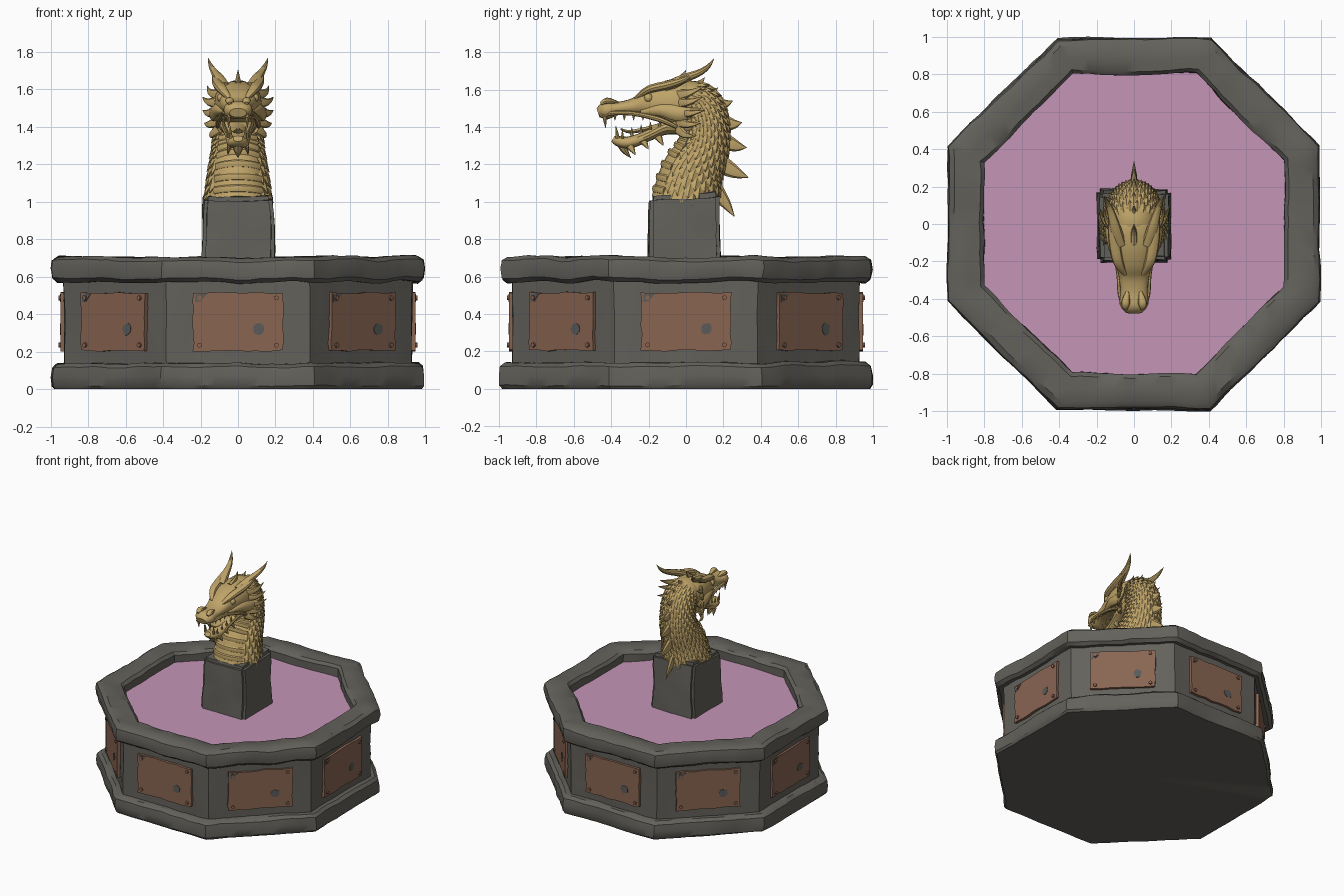
import bpy, bmesh, math, random
from mathutils import Vector, Matrix, noise

random.seed(4)
if "Cube" in bpy.data.objects:
    bpy.data.objects.remove(bpy.data.objects["Cube"])


def material(name, r, g, b):
    m = bpy.data.materials.new(name)
    m.use_nodes = True
    m.diffuse_color = (r, g, b, 1)
    m.node_tree.nodes["Principled BSDF"].inputs["Base Color"].default_value = (r, g, b, 1)
    return m


STONE = material("grey stone", .125, .12, .105)
GOLD = material("old gold", .52, .37, .14)
WATER = material("pink water", .56, .30, .47)
COPPER = material("copper", .25, .13, .083)
PATINA = material("grey patina", .10, .105, .10)


def finish(name, bm, mat, angle=35):
    bmesh.ops.remove_doubles(bm, verts=bm.verts, dist=.0002)
    bmesh.ops.recalc_face_normals(bm, faces=bm.faces)
    mesh = bpy.data.meshes.new(name)
    bm.to_mesh(mesh)
    bm.free()
    mesh.materials.append(mat)
    mesh.shade_smooth()
    mesh.set_sharp_from_angle(angle=math.radians(angle))
    ob = bpy.data.objects.new(name, mesh)
    bpy.context.collection.objects.link(ob)
    return ob


def rough(p, amount):
    return p + noise.noise_vector(p * 3.5) * amount + noise.noise_vector(p * 11) * amount * .5


def octagon(name, profile, mat, amount, seg=14):
    """Sweep a closed (apothem, z) profile around eight sides."""
    bm = bmesh.new()
    corner = [Matrix.Rotation(math.radians(45 * k + 22.5), 3, 'Z') @ Vector((1 / math.cos(math.pi / 8), 0, 0))
              for k in range(9)]
    rings = []
    for k in range(8):
        for i in range(seg):
            d = corner[k].lerp(corner[k + 1], i / seg)
            ring = []
            for a, z in profile:
                p = Vector((d.x * a, d.y * a, z))
                if a > .5:
                    p = rough(p, amount)
                if z == 0:
                    p.z = 0
                ring.append(bm.verts.new((max(-1, min(1, p.x)), max(-1, min(1, p.y)), p.z)))
            rings.append(ring)
    for r0, r1 in zip(rings, rings[1:] + rings[:1]):
        for j in range(len(profile)):
            j2 = (j + 1) % len(profile)
            bm.faces.new((r0[j], r0[j2], r1[j2], r1[j]))
    return finish(name, bm, mat)


# Basin
octagon("base_slab", [(0, 0), (.975, 0), (.99, .02), (.993, .07), (.985, .12), (.96, .14), (.9, .142), (0, .14)], STONE, .014)
octagon("basin_wall", [(.925, .12), (.925, .25), (.925, .4), (.93, .6), (.82, .6), (.82, .12)], STONE, .009)
octagon("basin_rim", [(.96, .57), (.985, .59), (.993, .64), (.985, .685), (.955, .705), (.88, .705),
                      (.82, .70), (.80, .68), (.80, .58)], STONE, .014)
octagon("water", [(0, .62), (.83, .62), (.83, .58), (0, .58)], WATER, 0, 1)


def prism(bm, outline, near, far, turn):
    """Extrude an (x, z) outline outward on one basin side."""
    rot = Matrix.Rotation(turn, 3, 'Z')
    back, front = [[bm.verts.new(rot @ Vector((x, -a, z))) for x, z in outline] for a in (near, far)]
    bm.faces.new(front)
    bm.faces.new(back)
    for i in range(len(outline)):
        j = (i + 1) % len(outline)
        bm.faces.new((back[i], back[j], front[j], front[i]))


def disc(x, z, r, n=10, wobble=0):
    return [(x + (r + random.uniform(-wobble, wobble)) * math.cos(i * math.tau / n),
             z + (r + random.uniform(-wobble, wobble)) * math.sin(i * math.tau / n)) for i in range(n)]


# Plates with worn edges, patches and bolts on every side
plates, patches, bolts = bmesh.new(), bmesh.new(), bmesh.new()
box = [(-.24, .205), (.24, .205), (.24, .515), (-.24, .515)]
for k in range(8):
    turn = k * math.pi / 4
    edge = []
    for (x0, z0), (x1, z1) in zip(box, box[1:] + box[:1]):
        for i in range(7):
            f = i / 7
            edge.append((x0 + (x1 - x0) * f + random.uniform(-.005, .005), z0 + (z1 - z0) * f + random.uniform(-.005, .005)))
    prism(plates, edge, .91, .946, turn)
    prism(patches, disc(.11, .32, .032, 10, .005), .944, .949, turn)
    prism(patches, [(-.228, .465), (-.2, .468), (-.165, .508), (-.228, .506)], .944, .949, turn)
    for x in (-.205, .205):
        for z in (.235, .487):
            prism(bolts, disc(x, z, .013, 8), .944, .957, turn)
finish("wall_plates", plates, COPPER)
finish("plate_patches", patches, PATINA)
finish("plate_bolts", bolts, COPPER)

# Pillar
bm = bmesh.new()
bmesh.ops.create_cube(bm, size=2)
bmesh.ops.bevel(bm, geom=bm.edges[:], offset=.1, segments=2, affect='EDGES')
bmesh.ops.subdivide_edges(bm, edges=bm.edges[:], cuts=5, use_grid_fill=True)
for v in bm.verts:
    t = (v.co.z + 1) / 2
    w = .197 - .017 * t
    p = Vector((v.co.x * w, v.co.y * w - .01, .58 + .46 * t + .015 * v.co.y * t))
    v.co = rough(p, .013)
finish("pillar", bm, STONE)


def smooth(st, steps):
    """Catmull-Rom resampling of stations."""
    out = []
    for i in range(len(st) - 1):
        a, b, c, d = st[max(i - 1, 0)], st[i], st[i + 1], st[min(i + 2, len(st) - 1)]
        for s in range(steps):
            t = s / steps
            out.append([.5 * (2 * q + (r - p) * t + (2 * p - 5 * q + 4 * r - u) * t * t
                              + (3 * q - p - 3 * r + u) * t ** 3) for p, q, r, u in zip(a, b, c, d)])
    return out + [list(st[-1])]


def frame(st, i, side):
    p = [Vector(s[:3]) for s in st]
    t = (p[min(i + 1, len(p) - 1)] - p[max(i - 1, 0)]).normalized()
    s = (side - t * side.dot(t)).normalized()
    return p[i], t, s, t.cross(s)


def loft(bm, stations, n=12, steps=4, side=(1, 0, 0), boxy=1.0):
    """Skin oval sections (x, y, z, half width, half height)."""
    st, rings = smooth(stations, steps), []
    for i, s in enumerate(st):
        p, _, u, v = frame(st, i, Vector(side))
        ring = []
        for k in range(n):
            c, q = math.cos(k * math.tau / n), math.sin(k * math.tau / n)
            c, q = [math.copysign(abs(e) ** boxy, e) for e in (c, q)]
            ring.append(bm.verts.new(p + u * c * max(s[3], .001) + v * q * max(s[4], .001)))
        rings.append(ring)
    for a, b in zip(rings, rings[1:]):
        for k in range(n):
            bm.faces.new((a[k], a[(k + 1) % n], b[(k + 1) % n], b[k]))
    bm.faces.new(rings[0])
    bm.faces.new(rings[-1])


def spike(bm, base, tip, w, h, lift=(0, 0, 0), side=(1, 0, 0)):
    b, t = Vector(base), Vector(tip)
    mid = b.lerp(t, .5) + Vector(lift)
    loft(bm, [(*b, w, h), (*mid, w * .65, h * .6), (*t, .001, .001)], 8, 4, side)


def part(name, build, mirrored=False):
    bm = bmesh.new()
    for s in ((1, -1) if mirrored else (1,)):
        build(bm, s)
    return finish(name, bm, GOLD)


# Neck, throat bands and overlapping scales
NECK = [(0, -.01, .99, .178, .178), (0, .03, 1.15, .157, .165), (0, .09, 1.28, .135, .135),
        (0, .105, 1.4, .125, .122), (0, .08, 1.5, .12, .12), (0, .02, 1.55, .115, .1), (0, -.06, 1.55, .1, .08)]
part("neck", lambda bm, s: loft(bm, NECK, 28, 6))
PATH = smooth(NECK, 12)


def neck_at(i, deg, lift=0):
    p, t, u, v = frame(PATH, i, Vector((1, 0, 0)))
    c, q = math.cos(math.radians(deg)), math.sin(math.radians(deg))
    return p + u * c * (PATH[i][3] + lift) + v * q * (PATH[i][4] + lift)


def throat(bm, s):
    for i in range(4, 36, 4):
        loft(bm, [(*neck_at(i, d, -.002), .022, .012) for d in range(-138, -41, 12)], 8, 2, (0, 0, 1))


def scales(bm, s):
    for row, i in enumerate(range(3, 58, 3)):
        for k in range(15):
            d = -40 + k * 17.5 + (row % 2) * 8.7
            if d > 218:
                continue
            top, left, right, mid, tip = [bm.verts.new(neck_at(max(0, min(i + a, 71)), d + b, c)) for a, b, c in
                                          ((3, 0, -.003), (0, -9, -.001), (0, 9, -.001), (0, 0, .009), (-3, 0, .013))]
            low = bm.verts.new(neck_at(max(i - 2, 0), d, -.004))
            for f in ((top, left, mid), (top, mid, right), (left, tip, mid), (mid, tip, right),
                      (left, low, tip), (tip, low, right)):
                bm.faces.new(f)


part("throat_bands", throat)
part("neck_scales", scales)


def section(rows):
    return [(0, y, (a + b) / 2, w, (a - b) / 2) for y, a, b, w in rows]


# Skull with snout, and open lower jaw
part("upper_head", lambda bm, s: loft(bm, section([
    (.09, 1.61, 1.4, .1), (-.02, 1.645, 1.39, .125), (-.12, 1.635, 1.42, .12), (-.21, 1.6, 1.45, .1),
    (-.28, 1.555, 1.465, .082), (-.36, 1.535, 1.465, .072), (-.43, 1.535, 1.44, .076), (-.47, 1.50, 1.45, .045)]),
    20, 4, boxy=.85))
part("lower_jaw", lambda bm, s: loft(bm, section([
    (.04, 1.48, 1.35, .11), (-.1, 1.44, 1.36, .092), (-.2, 1.385, 1.325, .07), (-.3, 1.35, 1.285, .06),
    (-.36, 1.352, 1.295, .05), (-.39, 1.355, 1.32, .025)]), 16, 4, boxy=.85))
part("tongue", lambda bm, s: loft(bm, section([
    (-.05, 1.45, 1.42, .045), (-.2, 1.405, 1.38, .038), (-.3, 1.385, 1.365, .03), (-.35, 1.395, 1.385, .008)]), 10))


def face(bm, s):
    # brow, cheek, lip ridge, nostril and eye
    loft(bm, [(s * .045, -.27, 1.55, .012, .012), (s * .085, -.2, 1.6, .028, .022), (s * .105, -.1, 1.625, .03, .024),
              (s * .12, -.02, 1.65, .02, .018), (s * .135, .06, 1.69, .001, .001)], 10)
    loft(bm, [(s * .075, -.24, 1.48, .012, .012), (s * .105, -.13, 1.49, .03, .035), (s * .13, -.02, 1.47, .025, .04),
              (s * .15, .08, 1.5, .001, .001)], 10)
    loft(bm, [(s * .045, -.455, 1.46, .012, .012), (s * .072, -.38, 1.475, .014, .012), (s * .08, -.27, 1.47, .014, .012),
              (s * .1, -.14, 1.44, .016, .014), (s * .11, -.05, 1.4, .01, .01)], 8)
    loft(bm, [(s * .035, -.36, 1.53, .008, .006), (s * .045, -.42, 1.54, .024, .018), (s * .045, -.455, 1.525, .01, .01)], 10)
    bmesh.ops.create_uvsphere(bm, u_segments=12, v_segments=8, radius=.024,
                              matrix=Matrix.Translation((s * .088, -.2, 1.555)))


def teeth(bm, s):
    spike(bm, (s * .05, -.435, 1.46), (s * .05, -.43, 1.395), .012, .013)
    spike(bm, (s * .038, -.365, 1.34), (s * .042, -.375, 1.405), .01, .011)
    for i in range(5):
        y = -.38 + i * .05
        spike(bm, (s * (.066 + i * .005), y, 1.47), (s * (.066 + i * .005), y, 1.435), .008, .01)
        spike(bm, (s * (.052 + i * .006), y + .04, 1.34 + i * .016), (s * (.054 + i * .006), y + .04, 1.385 + i * .014), .007, .009)


def horns(bm, s):
    loft(bm, [(s * .075, -.11, 1.61, .034, .03), (s * .1, -.02, 1.655, .03, .026), (s * .125, .07, 1.69, .02, .019),
              (s * .145, .12, 1.725, .012, .012), (s * .16, .15, 1.768, .001, .001)], 10)


def frills(bm, s):
    for bz, tx, ty, tz in ((1.57, .165, .1, 1.62), (1.53, .19, .09, 1.56), (1.48, .19, .1, 1.49),
                           (1.43, .18, .08, 1.42), (1.39, .15, .05, 1.35)):
        spike(bm, (s * .1, -.04, bz), (s * tx, ty, tz), .018, .032, (s * .015, -.01, -.012), (s * .7, -.7, 0))
    for y, z in ((-.3, 1.3), (-.23, 1.33), (-.15, 1.35)):
        spike(bm, (s * .045, y, z), (s * .055, y + .03, z - .05), .014, .022)


def spines(bm, s):
    for by, bz, ty, tz, h in ((-.1, 1.615, .0, 1.705, .035), (.0, 1.61, .1, 1.665, .035), (.07, 1.58, .17, 1.61, .04),
                              (.13, 1.53, .25, 1.54, .045), (.175, 1.43, .30, 1.425, .05), (.19, 1.33, .325, 1.29, .05),
                              (.17, 1.21, .335, 1.13, .055), (.13, 1.1, .26, .92, .05)):
        spike(bm, (0, by, bz), (0, ty, tz), .022, h, (0, .012, -.012))


part("face_ridges", face, True)
part("teeth", teeth, True)
part("horns", horns, True)
part("cheek_frills", frills, True)
part("back_spines", spines)
part("chin_beard", lambda bm, s: spike(bm, (0, -.34, 1.31), (0, -.295, 1.235), .035, .03, (0, -.008, 0)))
